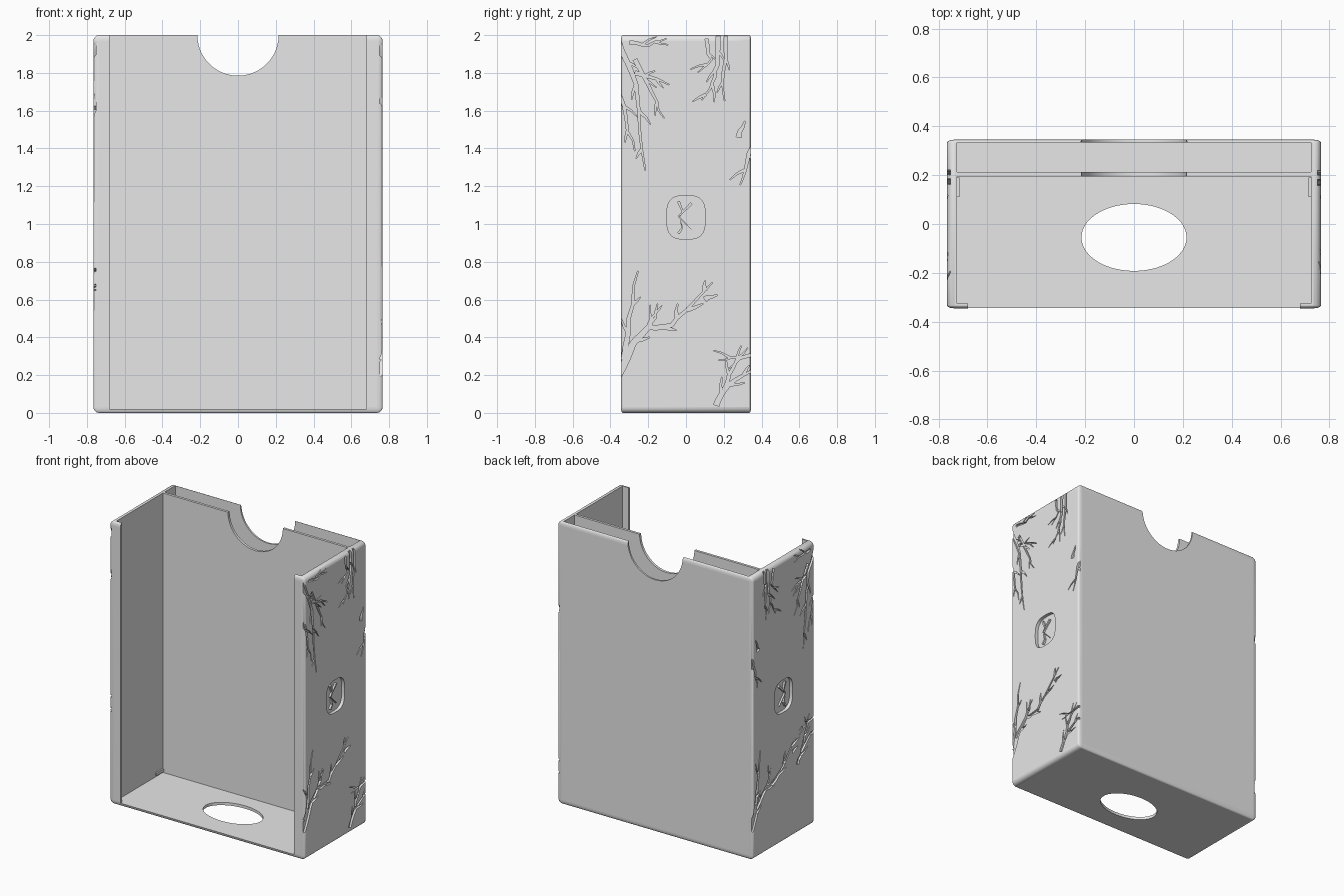
import bpy, bmesh, math, random
from mathutils import Vector

random.seed(4)
if "Cube" in bpy.data.objects:
    bpy.data.objects.remove(bpy.data.objects["Cube"])

HALF_X, HALF_Y, HEIGHT = 0.765, 0.345, 2.0
GROOVE_X = 0.75

grey = bpy.data.materials.new("plain grey")
grey.use_nodes = True
grey.diffuse_color = (0.8, 0.8, 0.8, 1)
grey.node_tree.nodes["Principled BSDF"].inputs["Base Color"].default_value = (0.8, 0.8, 0.8, 1)


def add_object(name, bm):
    bmesh.ops.recalc_face_normals(bm, faces=bm.faces)
    mesh = bpy.data.meshes.new(name)
    bm.to_mesh(mesh)
    bm.free()
    obj = bpy.data.objects.new(name, mesh)
    bpy.context.collection.objects.link(obj)
    return obj


def prism(name, outline, axis, low, high):
    """Extrude a 2D outline along one axis."""
    bm = bmesh.new()

    def ring(level):
        verts = []
        for a, b in outline:
            co = [a, b]
            co.insert(axis, level)
            verts.append(bm.verts.new(co))
        return verts

    start, end = ring(low), ring(high)
    bm.faces.new(start)
    bm.faces.new(end)
    for i in range(len(start)):
        j = (i + 1) % len(start)
        bm.faces.new((start[i], start[j], end[j], end[i]))
    return add_object(name, bm)


def box(name, xs, ys, zs):
    outline = [(xs[0], ys[0]), (xs[1], ys[0]), (xs[1], ys[1]), (xs[0], ys[1])]
    return prism(name, outline, 2, *zs)


def oval(cx, cy, rx, ry, power=1.0, sides=64):
    points = []
    for i in range(sides):
        t = math.tau * (i + 0.5) / sides
        c, s = math.cos(t), math.sin(t)
        points.append((cx + rx * math.copysign(abs(c) ** power, c),
                       cy + ry * math.copysign(abs(s) ** power, s)))
    return points


def cut(target, cutter):
    cutter.hide_render = True
    mod = target.modifiers.new("cut", "BOOLEAN")
    mod.operation = "DIFFERENCE"
    mod.solver = "EXACT"
    mod.object = cutter
    graph = bpy.context.evaluated_depsgraph_get()
    mesh = bpy.data.meshes.new_from_object(target.evaluated_get(graph))
    target.modifiers.clear()
    target.data = mesh
    bpy.data.objects.remove(cutter)


def ribbon(path, width):
    """Outline of a stroke that tapers towards its end."""
    left, right = [], []
    last = len(path) - 1
    for i, p in enumerate(path):
        along = (path[min(i + 1, last)] - path[max(i - 1, 0)]).normalized()
        side = Vector((-along.y, along.x)) * (width * (1 - 0.85 * i / last) / 2)
        left.append(p + side)
        right.append(p - side)
    return left + right[::-1]


def limb(points, width, twigs=True):
    """Outlines for a wobbly branch and the twigs along it."""
    points = [Vector(p) for p in points]
    path = [points[0]]
    for a, b in zip(points, points[1:]):
        for k in (1, 2, 3):
            wobble = Vector((random.uniform(-1, 1), random.uniform(-1, 1))) * 0.007
            path.append(a.lerp(b, k / 3) + wobble)
    outlines = [ribbon(path, width)]
    if twigs:
        for i in range(2, len(path) - 1, 2):
            turn = random.uniform(0.5, 0.9) * (1 if i % 4 else -1)
            along = (path[i + 1] - path[i - 1]).normalized()
            c, s = math.cos(turn), math.sin(turn)
            out = Vector((along.x * c - along.y * s, along.x * s + along.y * c))
            size = random.uniform(0.05, 0.1)
            bend = path[i] + out * size * 0.5
            tip = bend + (out + along * 0.5).normalized() * size * 0.5
            outlines.append(ribbon([path[i], bend, tip], width * 0.6))
    return outlines


# Rounded block, narrower rounding front to back
SQUASH = 0.4
bm = bmesh.new()
bmesh.ops.create_cube(bm, size=2)
for v in bm.verts:
    v.co = (v.co.x * HALF_X, v.co.y * HALF_Y / SQUASH, (v.co.z + 1) * HEIGHT / 2)
bmesh.ops.bevel(bm, geom=list(bm.edges), offset=0.03, segments=5, profile=0.5, affect="EDGES")
for v in bm.verts:
    v.co.y *= SQUASH
holder = add_object("holder_body", bm)

# Main bay, front opening, rear slot, thumb notch and floor hole
cut(holder, box("main_bay", (-0.725, 0.725), (-0.325, 0.195), (0.02, 2.2)))
cut(holder, box("front_opening", (-0.68, 0.68), (-0.5, -0.3), (0.02, 2.2)))
cut(holder, box("rear_slot", (-0.725, 0.725), (0.213, 0.333), (0.02, 2.2)))
cut(holder, prism("thumb_notch", oval(0, HEIGHT, 0.215, 0.215), 1, 0.1, 0.5))
cut(holder, prism("floor_hole", oval(0, -0.055, 0.215, 0.137), 2, -0.1, 0.1))

# Branch paths on the side walls, as (y, z)
top_front = [
    ([(-0.36, 1.97), (-0.28, 1.8), (-0.25, 1.6), (-0.22, 1.28)], 0.03),
    ([(-0.3, 1.96), (-0.2, 1.95), (-0.11, 1.98)], 0.018),
    ([(-0.27, 1.8), (-0.18, 1.78), (-0.09, 1.74)], 0.022),
    ([(-0.27, 1.87), (-0.18, 1.7), (-0.12, 1.56)], 0.022),
    ([(-0.36, 1.75), (-0.32, 1.55), (-0.27, 1.38)], 0.022),
]
top_back = [
    ([(0.17, 2.02), (0.17, 1.85), (0.14, 1.75), (0.09, 1.66)], 0.025),
    ([(0.21, 2.02), (0.2, 1.8), (0.2, 1.65)], 0.02),
    ([(0.11, 1.98), (0.13, 1.87), (0.06, 1.8)], 0.018),
]
middle_back = [
    ([(0.36, 1.44), (0.32, 1.33), (0.29, 1.2)], 0.025),
]
low_large = [
    ([(-0.36, 0.2), (-0.29, 0.36), (-0.2, 0.45), (-0.08, 0.47), (0, 0.55), (0.14, 0.69)], 0.04),
    ([(-0.33, 0.28), (-0.3, 0.5), (-0.26, 0.75)], 0.03),
    ([(-0.22, 0.43), (-0.16, 0.5), (-0.15, 0.58)], 0.02),
]
low_small = [
    ([(0.16, 0.04), (0.2, 0.12), (0.3, 0.2), (0.36, 0.22)], 0.03),
    ([(0.2, 0.12), (0.25, 0.25), (0.29, 0.36)], 0.022),
    ([(0.36, 0.31), (0.26, 0.29), (0.17, 0.28)], 0.018),
]
leaves = [[(0.28, 1.46), (0.31, 1.54)], [(0.1, 0.6), (0.16, 0.62)]]


def flip(group, lift=0.0):
    return [([(-y, z + lift) for y, z in path], width) for path, width in group]


upper = top_front + top_back + middle_back
walls = {1: upper + low_large + low_small,
         -1: upper + flip(low_large) + flip(low_small, 0.45)}

# Shallow branch grooves and a round-cornered recess on each side wall
serial = 0
for side, group in walls.items():
    outlines = []
    for path, width in group:
        outlines += limb(path, width)
    for path in leaves:
        outlines += limb([(y * side if z < 1 else y, z) for y, z in path], 0.03, False)
    for outline in outlines:
        serial += 1
        depth = GROOVE_X + serial * 0.00002
        cut(holder, prism("groove", outline, 0, side * depth, side * 0.82))
    recess = oval(0, 1.035, 0.102, 0.115, 0.65, 48)
    cut(holder, prism("recess", recess, 0, side * 0.742, side * 0.82))

# Smooth the rounded edges, keep the flat walls flat
bpy.ops.object.select_all(action="DESELECT")
holder.select_set(True)
bpy.context.view_layer.objects.active = holder
bpy.ops.object.shade_smooth_by_angle(angle=math.radians(30))
for face in holder.data.polygons:
    if max(abs(c) for c in face.normal) > 0.9999:
        face.use_smooth = False

# Small raised twig in each recess, and a low stop on each inner wall
parts = [holder]
for side, label in ((1, "left"), (-1, "right")):
    strokes = [[(0.03, 1.11), (-0.04, 1.04), (0.03, 0.97)],
               [(-0.04, 1.12), (-0.02, 1.07), (-0.03, 1.04)],
               [(-0.04, 0.95), (-0.02, 0.98), (-0.03, 1.02)]]
    for number, stroke in enumerate(strokes):
        outline = ribbon([Vector(p) for p in stroke], 0.016)
        parts.append(prism(f"{label}_recess_twig_{number}", outline, 0,
                           side * 0.738, side * (0.754 + number * 0.001)))
    parts.append(box(f"{label}_inner_stop", sorted((side * 0.715, side * 0.73)),
                     (0.11, 0.19), (0.03, 0.05)))

for part in parts:
    part.data.materials.clear()
    part.data.materials.append(grey)
    for face in part.data.polygons:
        face.material_index = 0
